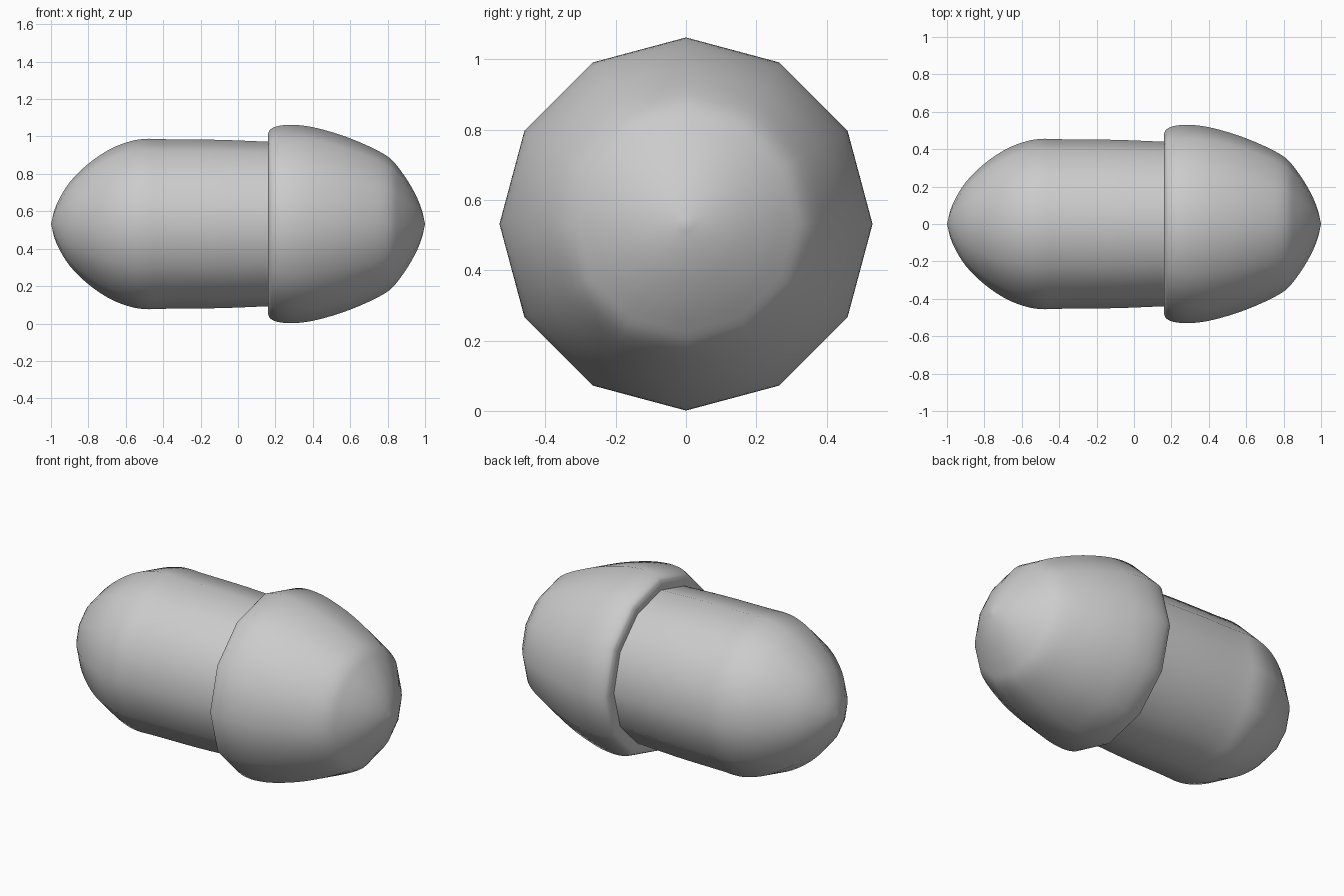
import bpy, bmesh, math
from mathutils import Vector

if "Cube" in bpy.data.objects:
    bpy.data.objects.remove(bpy.data.objects["Cube"])

SIDES = 12
CENTRE_Z = 0.532


def smooth_profile(pts, steps=4):
    """Catmull-Rom curve through (x, radius) points."""
    p = [Vector(q) for q in pts]
    p = [2 * p[0] - p[1]] + p + [2 * p[-1] - p[-2]]
    out = []
    for a, b, c, d in zip(p, p[1:], p[2:], p[3:]):
        for i in range(steps):
            t = i / steps
            out.append(0.5 * (2 * b + (c - a) * t + (2 * a - 5 * b + 4 * c - d) * t * t
                              + (3 * b - a - 3 * c + d) * t ** 3))
    return out + [p[-2]]


def turned(name, profile):
    """Revolve a profile around the x axis; radius 0 becomes a pole."""
    bm = bmesh.new()
    rings = []
    for x, r in profile:
        if r < 1e-5:
            rings.append([bm.verts.new((x, 0, CENTRE_Z))] * SIDES)
        else:
            rings.append([bm.verts.new((x, r * math.sin(i * math.tau / SIDES),
                                        CENTRE_Z + r * math.cos(i * math.tau / SIDES)))
                          for i in range(SIDES)])
    for a, b in zip(rings, rings[1:]):
        for i in range(SIDES):
            j = (i + 1) % SIDES
            bm.faces.new(list(dict.fromkeys((a[i], a[j], b[j], b[i]))))
    bmesh.ops.recalc_face_normals(bm, faces=bm.faces)
    mesh = bpy.data.meshes.new(name)
    bm.to_mesh(mesh)
    bm.free()
    obj = bpy.data.objects.new(name, mesh)
    bpy.context.collection.objects.link(obj)
    bpy.ops.object.select_all(action='DESELECT')
    obj.select_set(True)
    bpy.context.view_layer.objects.active = obj
    bpy.ops.object.shade_smooth_by_angle(angle=math.radians(50))
    return obj


# Nut: rounded end, nearly straight barrel, closed inside the cap
nut = smooth_profile([(-1, 0), (-0.97, 0.105), (-0.9, 0.223), (-0.8, 0.322), (-0.69, 0.397),
                      (-0.59, 0.438), (-0.5, 0.455), (-0.38, 0.453), (-0.1, 0.45), (0.18, 0.439)])
turned("nut", nut + [Vector((0.18, 0))])

# Cap: flat underside, rolled rim, domed body, pointed tip
rim = [Vector((0.18, 0.40)), Vector((0.163, 0.44))]
dome = smooth_profile([(0.16, 0.48), (0.175, 0.507), (0.22, 0.525), (0.3, 0.53), (0.42, 0.513),
                       (0.6, 0.458), (0.79, 0.368), (0.87, 0.285), (0.94, 0.175), (0.98, 0.083), (1, 0)])
turned("cap", rim + dome)
